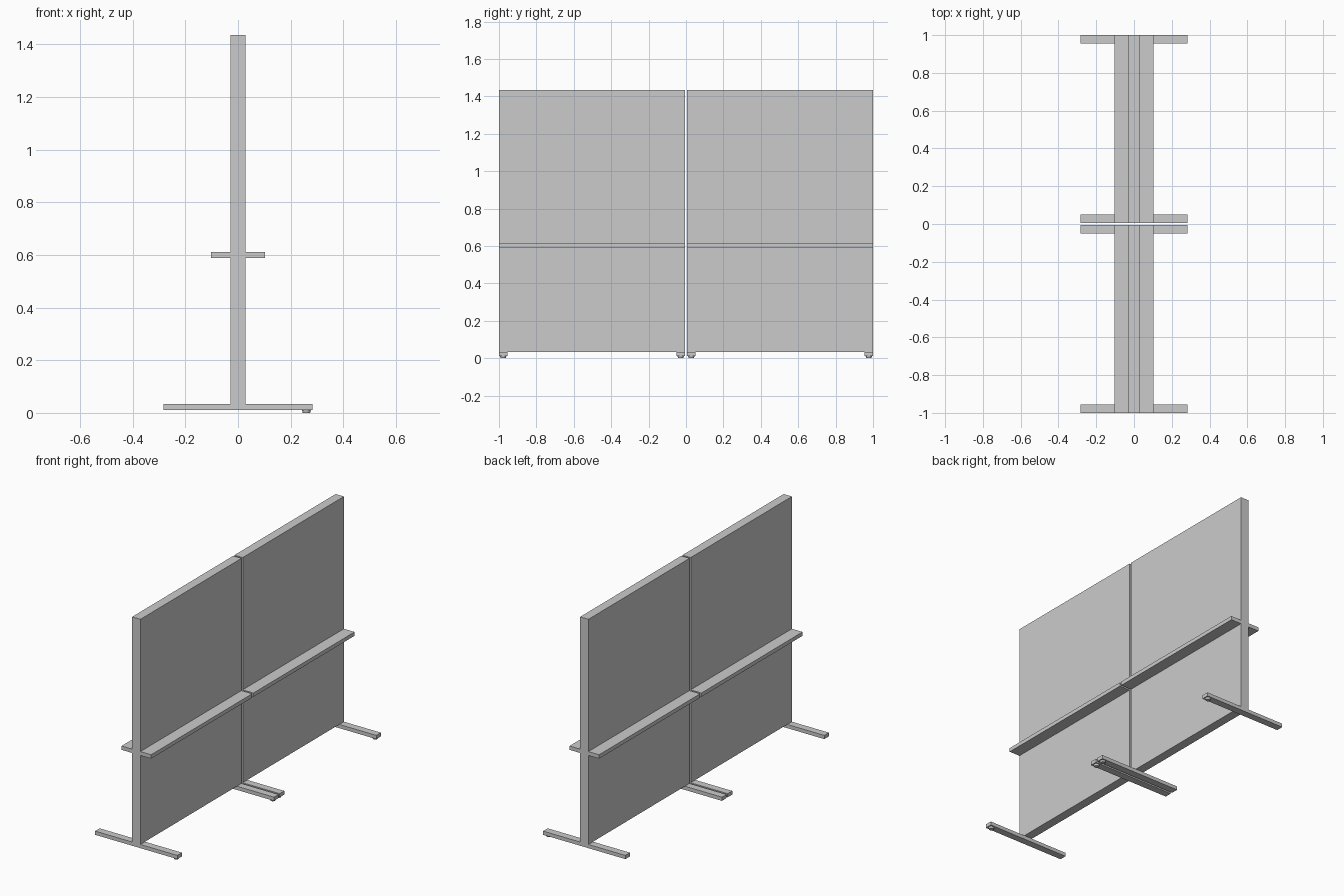
import bpy

if "Cube" in bpy.data.objects:
    bpy.data.objects.remove(bpy.data.objects["Cube"])

GAP, END = 0.006, 1.0          # each half runs from GAP to END along y
PANEL_X, SHELF_X, FOOT_X = 0.0285, 0.102, 0.283
FOOT_Z0, FOOT_Z1, TOP = 0.011, 0.034, 1.435
FOOT_W = 0.045


def box(name, x0, x1, y0, y1, z0, z1):
    y0, y1 = sorted((y0, y1))
    bpy.ops.mesh.primitive_cube_add(
        size=1, location=((x0 + x1) / 2, (y0 + y1) / 2, (z0 + z1) / 2))
    ob = bpy.context.object
    ob.name = name
    ob.scale = (x1 - x0, y1 - y0, z1 - z0)
    bpy.ops.object.transform_apply(location=False, rotation=False, scale=True)
    return ob


def glide(name, x, y):
    bpy.ops.mesh.primitive_cone_add(
        vertices=24, radius1=0.014, radius2=0.017, depth=FOOT_Z0,
        location=(x, y, FOOT_Z0 / 2))
    ob = bpy.context.object
    ob.name = name
    bpy.ops.object.shade_smooth_by_angle()


for half, s in (("front", -1), ("back", 1)):
    # upright screen panel
    box(f"{half}_panel", -PANEL_X, PANEL_X, s * GAP, s * END, FOOT_Z1, TOP)
    # shelf ledge on each face
    for side, x0, x1 in (("left", -SHELF_X, -PANEL_X), ("right", PANEL_X, SHELF_X)):
        box(f"{half}_shelf_{side}", x0, x1, s * GAP, s * END, 0.588, 0.612)
    # cross feet at both ends, with a levelling glide on the right tip
    for place, y0 in (("inner", GAP), ("outer", END - FOOT_W)):
        box(f"{half}_{place}_foot", -FOOT_X, FOOT_X,
            s * y0, s * (y0 + FOOT_W), FOOT_Z0, FOOT_Z1)
        glide(f"{half}_{place}_glide", 0.26, s * (y0 + FOOT_W / 2))
